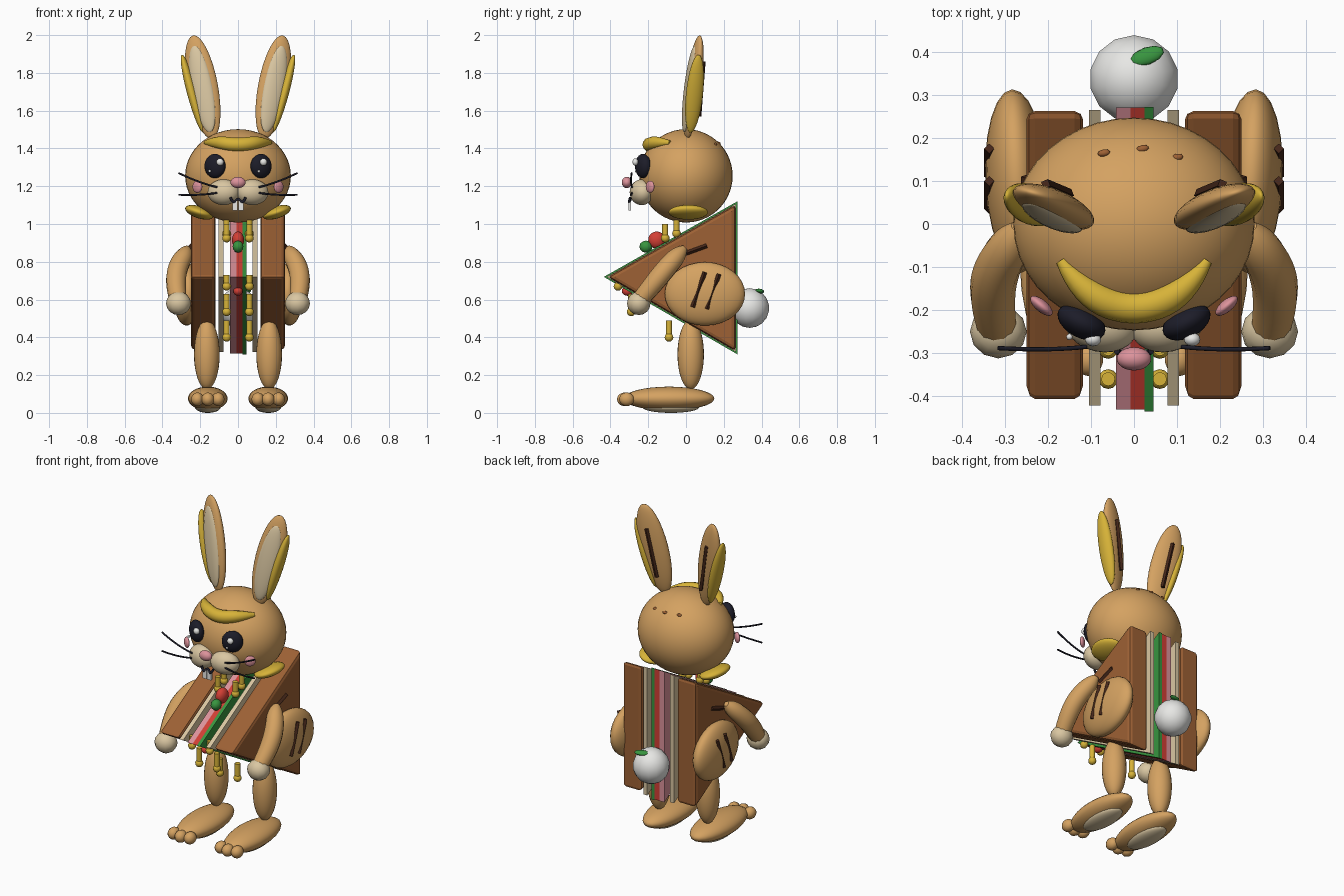
import bpy, bmesh
from math import radians
from mathutils import Vector

cube = bpy.data.objects.get("Cube")
if cube:
    bpy.data.objects.remove(cube, do_unlink=True)


def material(name, *rgb):
    m = bpy.data.materials.new(name)
    m.use_nodes = True
    m.diffuse_color = (*rgb, 1)
    m.node_tree.nodes["Principled BSDF"].inputs["Base Color"].default_value = (*rgb, 1)
    return m


TAN = material("toasted tan", .66, .36, .12)
CRUST = material("crust brown", .34, .12, .035)
CREAM = material("cream", .70, .57, .36)
YELLOW = material("cheese yellow", .68, .45, .04)
GREEN = material("lettuce green", .04, .30, .05)
RED = material("tomato red", .65, .05, .035)
PINK = material("ham pink", .72, .29, .33)
WHITE = material("white", .82, .82, .80)
BLACK = material("black", .012, .012, .022)
CHAR = material("grill brown", .06, .02, .01)


def add_object(name, mesh, mats, smooth=True):
    ob = bpy.data.objects.new(name, mesh)
    bpy.context.collection.objects.link(ob)
    mesh.materials.clear()
    for m in mats:
        mesh.materials.append(m)
    for p in mesh.polygons:
        p.use_smooth = smooth
    return ob


def ball(name, loc, radii, mat, rot=(0, 0, 0), segs=24):
    bm = bmesh.new()
    bmesh.ops.create_uvsphere(bm, u_segments=segs, v_segments=segs * 2 // 3, radius=1)
    mesh = bpy.data.meshes.new(name)
    bm.to_mesh(mesh)
    bm.free()
    ob = add_object(name, mesh, [mat])
    ob.location, ob.scale = loc, radii
    ob.rotation_euler = [radians(a) for a in rot]
    return ob


def box(name, loc, size, mat):
    bm = bmesh.new()
    bmesh.ops.create_cube(bm, size=1)
    bmesh.ops.scale(bm, vec=size, verts=bm.verts)
    mesh = bpy.data.meshes.new(name)
    bm.to_mesh(mesh)
    bm.free()
    add_object(name, mesh, [mat], False).location = loc


def tube(name, points, radii, mat, res=4):
    """Round rod through the points, with one radius for each point."""
    curve = bpy.data.curves.new(name, 'CURVE')
    curve.dimensions = '3D'
    curve.bevel_depth, curve.bevel_resolution = 1, res
    curve.use_fill_caps = True
    spline = curve.splines.new('NURBS')
    spline.points.add(len(points) - 1)
    for p, co, r in zip(spline.points, points, radii):
        p.co, p.radius = (*co, 1), r
    spline.order_u = min(3, len(points))
    spline.use_endpoint_u = True
    spline.resolution_u = 6
    temp = bpy.data.objects.new(name + "_path", curve)
    bpy.context.collection.objects.link(temp)
    bpy.context.view_layer.update()
    graph = bpy.context.evaluated_depsgraph_get()
    mesh = bpy.data.meshes.new_from_object(temp.evaluated_get(graph))
    bpy.data.objects.remove(temp, do_unlink=True)
    return add_object(name, mesh, [mat], res > 0)


def mark(name, p, q, mat=CHAR, r=.012):
    tube(name, [p, q], [r, r], mat, 0)


TRIANGLE = [(-.435, .72), (.272, 1.12), (.272, .31)]
MIDDLE = Vector((.036, .717))


def slab(name, x0, x1, margin, mats, bevel=0.0):
    """Triangular layer; with two colours its outer face gets a crust pattern."""
    bm = bmesh.new()
    corners = [MIDDLE + (Vector(c) - MIDDLE) * (1 - margin / .236) for c in TRIANGLE]
    face = bm.faces.new([bm.verts.new((x0, *c)) for c in corners])
    grown = bmesh.ops.extrude_face_region(bm, geom=[face])["geom"]
    bmesh.ops.translate(bm, vec=(x1 - x0, 0, 0),
                        verts=[v for v in grown if isinstance(v, bmesh.types.BMVert)])
    if bevel:
        bmesh.ops.bevel(bm, geom=bm.edges[:], offset=bevel, segments=2,
                        profile=.5, affect='EDGES')
    bmesh.ops.recalc_face_normals(bm, faces=bm.faces)
    if len(mats) > 1:
        outer = max(bm.faces, key=lambda f: abs(f.calc_center_median().x))
        for width, index in ((.012, 1), (.018, 0), (.007, 1)):
            bmesh.ops.inset_individual(bm, faces=[outer], thickness=width)
            outer.material_index = index
    mesh = bpy.data.meshes.new(name)
    bm.to_mesh(mesh)
    bm.free()
    add_object(name, mesh, mats, False)


# Sandwich body
slab("ham_layer", -.042, -.008, .002, [PINK])
slab("tomato_layer", -.008, .024, .002, [RED])
slab("lettuce_layer", .024, .045, 0, [GREEN])

# Head, forehead cheese and toast spots
ball("head", (0, 0, 1.255), (.28, .247, .247), TAN, segs=40)
tube("forehead_cheese",
     [(-.17, -.085, 1.43), (-.12, -.16, 1.435), (0, -.205, 1.415),
      (.12, -.16, 1.435), (.17, -.085, 1.43)],
     [.012, .035, .038, .035, .012], YELLOW)
for x, y, z in ((-.07, .165, 1.431), (.02, .175, 1.427), (.1, .155, 1.422)):
    ball("toast_spot", (x, y, z), (.015, .009, .008), CRUST, (-40, 0, 10), 8)

# Nose and mouth
ball("nose", (0, -.313, 1.22), (.04, .027, .03), PINK)
tube("mouth", [(-.04, -.295, 1.14), (-.025, -.305, 1.105), (0, -.29, 1.14),
               (.025, -.305, 1.105), (.04, -.295, 1.14)], [.007] * 5, BLACK)

# Tail with leaf
ball("tail", (0, .337, .555), (.105, .103, .105), WHITE, segs=14)
ball("tail_leaf", (.03, .39, .645), (.042, .021, .012), GREEN, (-15, 0, 20), 10)

# Filling pieces at the front
ball("tomato_piece", (0, -.155, .915), (.032, .045, .045), RED)
ball("lettuce_piece", (0, -.212, .88), (.03, .035, .032), GREEN, segs=10)
ball("lower_tomato_piece", (0, -.31, .645), (.025, .03, .025), RED)

for s in (-1, 1):
    side = "left_" if s > 0 else "right_"

    # Bread slices and spread
    slab(side + "bread", s * .118, s * .25, .01, [CRUST, TAN], .02)
    slab(side + "spread", s * .078, s * .104, .007, [CREAM])
    mark(side + "bread_mark", (s * .25, 0, .845), (s * .25, .11, .885))

    # Cheese drips
    for y, top, low in ((-.11, 1.0, .925), (-.05, 1.02, .95), (-.36, .73, .67),
                        (-.29, .63, .535), (-.09, .49, .40)):
        tube(side + "cheese_drip", [(s * .06, y, top), (s * .06, y, low)],
             [.016, .016], YELLOW)
        ball(side + "drip_end", (s * .06, y, low), (.023, .023, .023), YELLOW, segs=12)

    # Ears
    tilt = (-4, s * 12, s * 15)
    ball(side + "ear", (s * .187, .04, 1.725), (.084, .038, .28), TAN, tilt)
    ball(side + "inner_ear", (s * .19, .019, 1.715), (.06, .026, .235), CREAM, tilt)
    ball(side + "ear_cheese", (s * .24, .045, 1.69), (.028, .046, .215), YELLOW,
         (-3, s * 16, s * 10))
    mark(side + "ear_mark", (s * .15, .07, 1.57), (s * .205, .093, 1.86))

    # Eyes, cheeks and muzzle
    ball(side + "eye", (s * .122, -.228, 1.307), (.06, .036, .064), BLACK, (0, 0, s * 28))
    ball(side + "eye_shine", (s * .115 + .02, -.268, 1.328), (.019, .016, .019), WHITE, segs=12)
    ball(side + "small_shine", (s * .13 - .02, -.262, 1.28), (.008, .008, .008), WHITE, segs=8)
    ball(side + "cheek", (s * .215, -.19, 1.197), (.032, .014, .032), PINK, (0, 0, s * 40))
    ball(side + "muzzle", (s * .077, -.235, 1.168), (.085, .062, .068), CREAM, (0, 0, s * 12))
    box(side + "tooth", (s * .016, -.298, 1.097), (.027, .013, .05), WHITE)
    tube(side + "upper_whisker", [(s * .11, -.285, 1.195), (s * .2, -.295, 1.215),
                                  (s * .315, -.288, 1.27)], [.005] * 3, BLACK, 2)
    tube(side + "lower_whisker", [(s * .11, -.285, 1.165), (s * .2, -.295, 1.15),
                                  (s * .315, -.288, 1.155)], [.005] * 3, BLACK, 2)

    # Cheese collar
    ball(side + "collar", (s * .205, .012, 1.062), (.078, .105, .032), YELLOW, (0, -s * 18, 0))

    # Arms and paws
    tube(side + "arm", [(s * .27, -.005, .875), (s * .275, -.03, .85), (s * .325, -.11, .76),
                        (s * .33, -.19, .66), (s * .315, -.25, .59)],
         [.015, .047, .055, .052, .045], TAN)
    ball(side + "paw", (s * .315, -.25, .58), (.066, .062, .062), CREAM, segs=12)

    # Thighs with grill marks
    ball(side + "thigh", (s * .272, .1, .63), (.073, .213, .168), TAN, (0, 0, -s * 3))
    mark(side + "thigh_mark_front", (s * .336, .035, .56), (s * .336, .1, .745))
    mark(side + "thigh_mark_back", (s * .336, .11, .55), (s * .336, .175, .735))

    # Shins, feet and toes
    ball(side + "shin", (s * .165, .025, .31), (.068, .07, .185), TAN)
    ball(side + "foot", (s * .16, -.09, .076), (.105, .24, .063), TAN)
    ball(side + "sole", (s * .16, -.08, .03), (.068, .15, .03), CREAM)
    for dx in (-.055, 0, .055):
        ball(side + "toe", (s * .16 + dx, -.325 + abs(dx) * .2, .072),
             (.034, .04, .036), TAN, segs=14)
